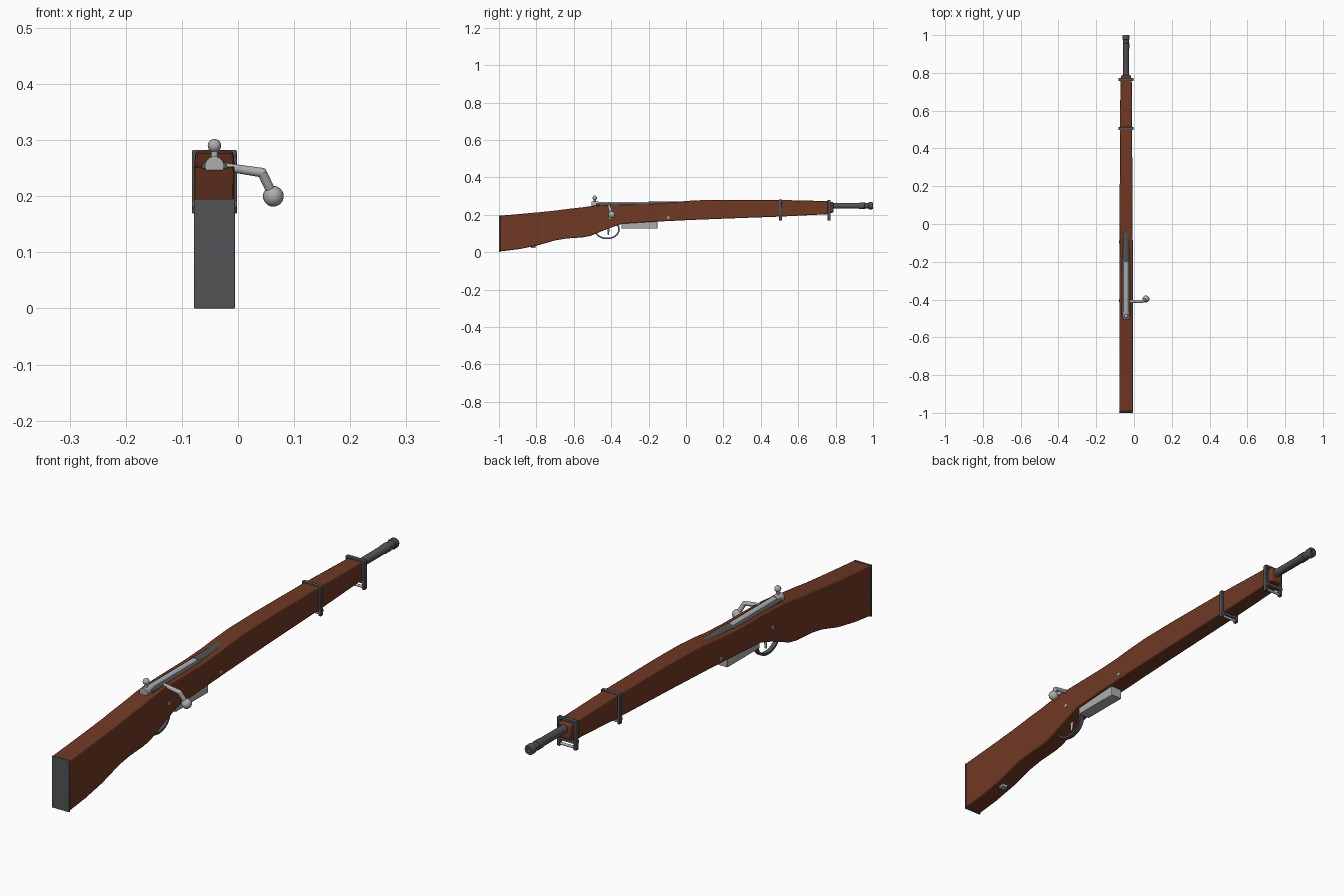
import bpy, bmesh, math
from mathutils import Vector, Matrix

if "Cube" in bpy.data.objects:
    bpy.data.objects.remove(bpy.data.objects["Cube"])

CX = -0.042  # centre line of the long body


def material(name, colour):
    m = bpy.data.materials.new(name)
    m.use_nodes = True
    m.diffuse_color = (*colour, 1)
    m.node_tree.nodes["Principled BSDF"].inputs["Base Color"].default_value = (*colour, 1)
    return m


WOOD = material("walnut wood", (0.16, 0.04, 0.018))
DARK = material("blued steel", (0.085, 0.087, 0.092))
LIGHT = material("bright steel", (0.42, 0.42, 0.42))


def finish(name, bm, mat, bevel=0):
    bmesh.ops.recalc_face_normals(bm, faces=bm.faces)
    mesh = bpy.data.meshes.new(name)
    bm.to_mesh(mesh)
    bm.free()
    mesh.materials.append(mat)
    ob = bpy.data.objects.new(name, mesh)
    bpy.context.collection.objects.link(ob)
    if bevel:
        mod = ob.modifiers.new("Soft edges", "BEVEL")
        mod.width, mod.segments, mod.limit_method = bevel, 2, "ANGLE"
        mod.angle_limit = math.radians(50)
    bpy.ops.object.select_all(action="DESELECT")
    ob.select_set(True)
    bpy.context.view_layer.objects.active = ob
    bpy.ops.object.shade_smooth_by_angle(angle=math.radians(35))
    return ob


def box(name, lo, hi, mat, bevel=0):
    bm = bmesh.new()
    bmesh.ops.create_cube(bm, size=1)
    lo, hi = Vector(lo), Vector(hi)
    for v in bm.verts:
        v.co = (lo + hi) / 2 + v.co * (hi - lo)
    return finish(name, bm, mat, bevel)


def rod(name, a, b, r, mat, r2=None, flat=1):
    a, b = Vector(a), Vector(b)
    bm = bmesh.new()
    turn = (b - a).to_track_quat("Z", "Y").to_matrix().to_4x4()
    bmesh.ops.create_cone(bm, cap_ends=True, segments=20, radius1=r, radius2=r2 or r,
                          depth=(b - a).length, matrix=turn)
    mid = (a + b) / 2
    for v in bm.verts:
        v.co.z *= flat
        v.co += mid
    return finish(name, bm, mat)


def ball(name, centre, r, mat):
    bm = bmesh.new()
    bmesh.ops.create_uvsphere(bm, u_segments=20, v_segments=12, radius=r,
                              matrix=Matrix.Translation(centre))
    return finish(name, bm, mat)


def loft(name, rings, mat, cap=True, bevel=0, closed=False):
    bm = bmesh.new()
    rows = [[bm.verts.new(p) for p in ring] for ring in rings]
    n = len(rows[0])
    pairs = list(zip(rows, rows[1:])) + ([(rows[-1], rows[0])] if closed else [])
    for a, b in pairs:
        for i in range(n):
            j = (i + 1) % n
            bm.faces.new((a[i], a[j], b[j], b[i]))
    if cap:
        bm.faces.new(rows[0])
        bm.faces.new(rows[-1])
    return finish(name, bm, mat, bevel)


# Stock: stations of y, top, bottom, half width
stations = [
    (-0.993, .195, .004, .036), (-0.9, .203, .015, .036), (-0.8, .212, .034, .036),
    (-0.7, .222, .063, .036), (-0.64, .23, .073, .036), (-0.55, .24, .079, .036),
    (-0.51, .246, .087, .036), (-0.45, .252, .112, .036), (-0.4, .254, .132, .036),
    (-0.34, .255, .152, .036), (-0.2, .257, .161, .036), (-0.1, .263, .166, .0355),
    (-0.04, .27, .169, .035), (0.05, .277, .173, .0345), (0.2, .28, .179, .0335),
    (0.5, .279, .19, .032), (0.76, .273, .203, .030)]
loft("stock", [[(CX - w, y, b), (CX + w, y, b), (CX + w, y, t), (CX - w, y, t)]
               for y, t, b, w in stations], WOOD, bevel=0.004)
box("stock_tip", (CX - .026, .75, .21), (CX + .026, .788, .268), WOOD, 0.006)
box("butt_plate", (CX - .0365, -1, 0), (CX + .0365, -.992, .195), DARK, 0.002)

# Barrel and stepped muzzle, turned around the bore
profile = [(.7, .0155), (.925, .0155), (.93, .0175), (.955, .0175), (.957, .0155),
           (.975, .0155), (.978, .019), (.995, .019), (1, .016), (1, .008), (.96, .008)]
loft("barrel", [[(CX + r * math.cos(a), y, .248 + r * math.sin(a))
                 for a in [math.tau * i / 24 for i in range(24)]] for y, r in profile], DARK)

# Receiver and bolt
rod("receiver_ring", (CX, -.2, .249), (CX, .01, .249), .021, DARK)
rod("receiver_bed", (CX, -.48, .253), (CX, -.19, .253), .023, DARK, flat=.5)
rod("bolt_body", (CX, -.47, .255), (CX, -.19, .255), .014, LIGHT)
rod("bolt_cap", (CX, -.505, .254), (CX, -.465, .254), .017, LIGHT)
rod("cocking_stem", (CX, -.488, .26), (CX, -.488, .285), .006, LIGHT)
ball("cocking_knob", (CX, -.488, .29), .012, LIGHT)

# Bolt handle, bent downward
elbow, knob = (.043, -.41, .242), (.063, -.397, .2)
rod("handle_arm", (CX, -.41, .255), elbow, .007, LIGHT, .0085)
ball("handle_elbow", elbow, .0085, LIGHT)
rod("handle_drop", elbow, knob, .0085, LIGHT)
ball("handle_knob", knob, .0185, LIGHT)

# Magazine, trigger and guard
box("magazine", (CX - .024, -.345, .126), (CX + .024, -.153, .17), LIGHT, 0.002)
rod("trigger", (CX, -.412, .14), (CX, -.417, .093), .006, LIGHT, .004)
guard = []
for i in range(40):
    a = math.tau * i / 40
    c, s = math.cos(a), math.sin(a)
    guard.append([(CX + dx, -.422 + (.064 + d) * c, .122 + (.049 + d) * s)
                  for dx, d in ((-.008, -.004), (.008, -.004), (.008, .004), (-.008, .004))])
loft("trigger_guard", guard, DARK, cap=False, closed=True)

# Cross screws through the stock
for label, y in (("rear", -.405), ("front", -.095)):
    rod(label + "_cross_screw", (CX - .038, y, .185), (CX + .038, y, .185), .007, LIGHT)

# Barrel bands: top strap, bottom strap, side plates and clamp screw
for label, y, top, bottom in (("middle", .505, .282, .188), ("front", .765, .279, .2)):
    y0, y1 = y - .008, y + .008
    box(label + "_band_top", (CX - .04, y0, top - .009), (CX + .04, y1, top), DARK, .002)
    box(label + "_band_bottom", (CX - .04, y0, bottom - .007), (CX + .04, y1, bottom + .004), DARK)
    for side, s in (("left", 1), ("right", -1)):
        x0, x1 = sorted((CX + s * .029, CX + s * .04))
        box(f"{label}_band_{side}", (x0, y0, .169), (x1, y1, top - .002), DARK, .002)
    rod(label + "_clamp_screw", (CX - .036, y, .177), (CX + .036, y, .177), .005, LIGHT)

# Sling mount under the butt
box("sling_mount", (CX - .012, -.83, .022), (CX + .012, -.805, .036), LIGHT, .002)
